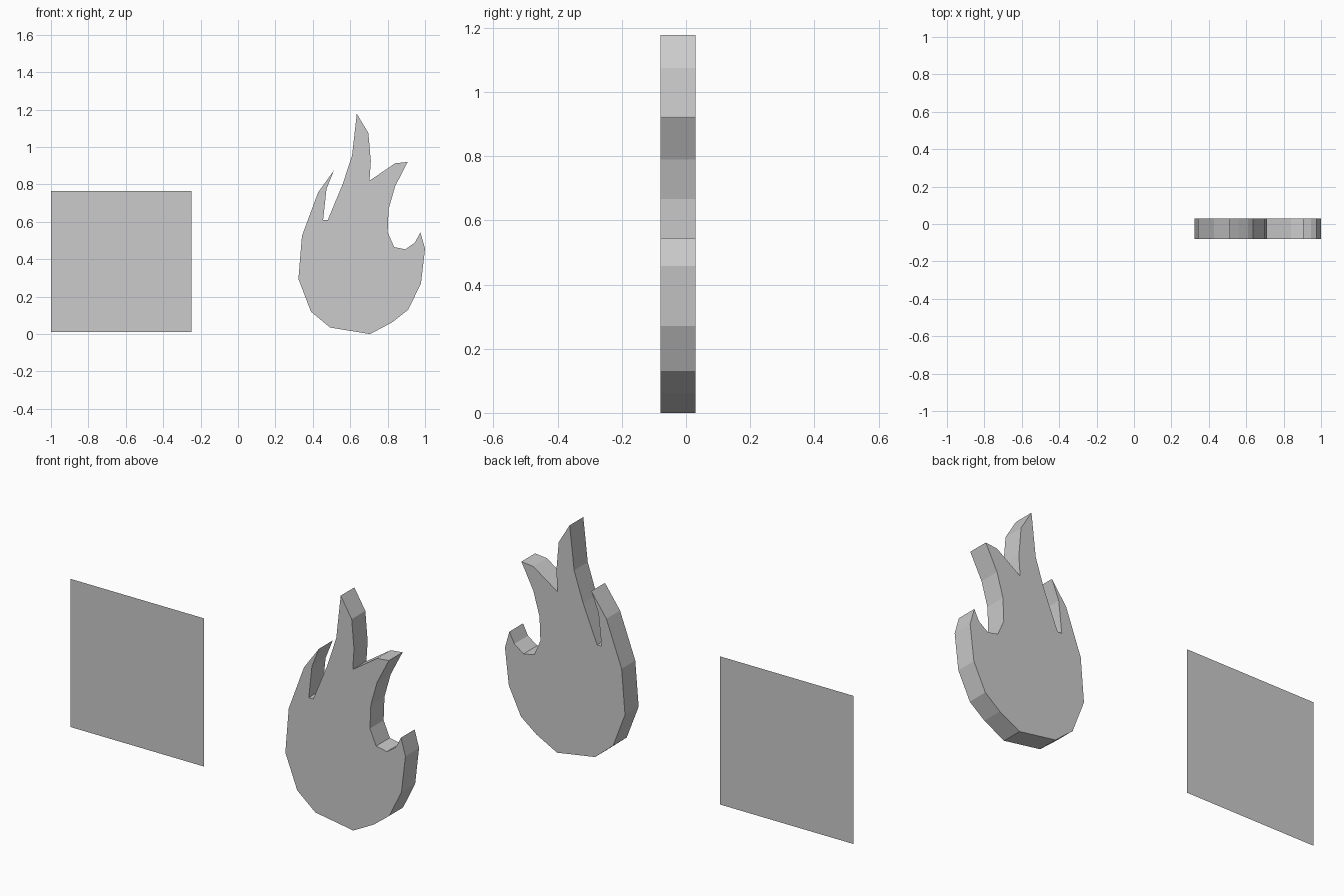
import bpy, bmesh

if "Cube" in bpy.data.objects:
    bpy.data.objects.remove(bpy.data.objects["Cube"])

FRONT, BACK, PANEL_Y = -0.08, 0.03, 0.08


def make_object(name, outline, y, depth=0.0):
    """Fill an (x, z) outline at y, optionally extruded backwards."""
    bm = bmesh.new()
    face = bm.faces.new([bm.verts.new((x, y, z)) for x, z in outline])
    if depth:
        ext = bmesh.ops.extrude_face_region(bm, geom=[face], use_keep_orig=True)
        verts = [g for g in ext["geom"] if isinstance(g, bmesh.types.BMVert)]
        bmesh.ops.translate(bm, verts=verts, vec=(0, depth, 0))
        bmesh.ops.recalc_face_normals(bm, faces=bm.faces)
    mesh = bpy.data.meshes.new(name)
    bm.to_mesh(mesh)
    bm.free()
    obj = bpy.data.objects.new(name, mesh)
    bpy.context.collection.objects.link(obj)
    return obj


# Flame silhouette, clockwise from the tallest tip
flame = [
    (0.635, 1.178), (0.697, 1.075), (0.71, 0.925), (0.703, 0.82),   # tall tongue
    (0.84, 0.913), (0.907, 0.92), (0.84, 0.79), (0.805, 0.667),     # right tongue
    (0.80, 0.545), (0.835, 0.465), (0.895, 0.453), (0.947, 0.49),   # hooked notch
    (0.975, 0.545), (1.0, 0.457), (0.978, 0.27), (0.91, 0.13),      # small right tip
    (0.823, 0.062), (0.706, 0.0), (0.492, 0.035), (0.39, 0.12),     # rounded base
    (0.323, 0.295), (0.342, 0.525), (0.428, 0.757), (0.513, 0.875), # left tongue
    (0.473, 0.775), (0.455, 0.61), (0.48, 0.61), (0.56, 0.803),     # left notch
    (0.61, 0.955),
]
make_object("flame", flame[::-1], FRONT, BACK - FRONT)

# Flat square panel beside the flame
panel = [(-1.0, 0.01), (-0.248, 0.01), (-0.248, 0.765), (-1.0, 0.765)]
make_object("flat_panel", panel, PANEL_Y)
